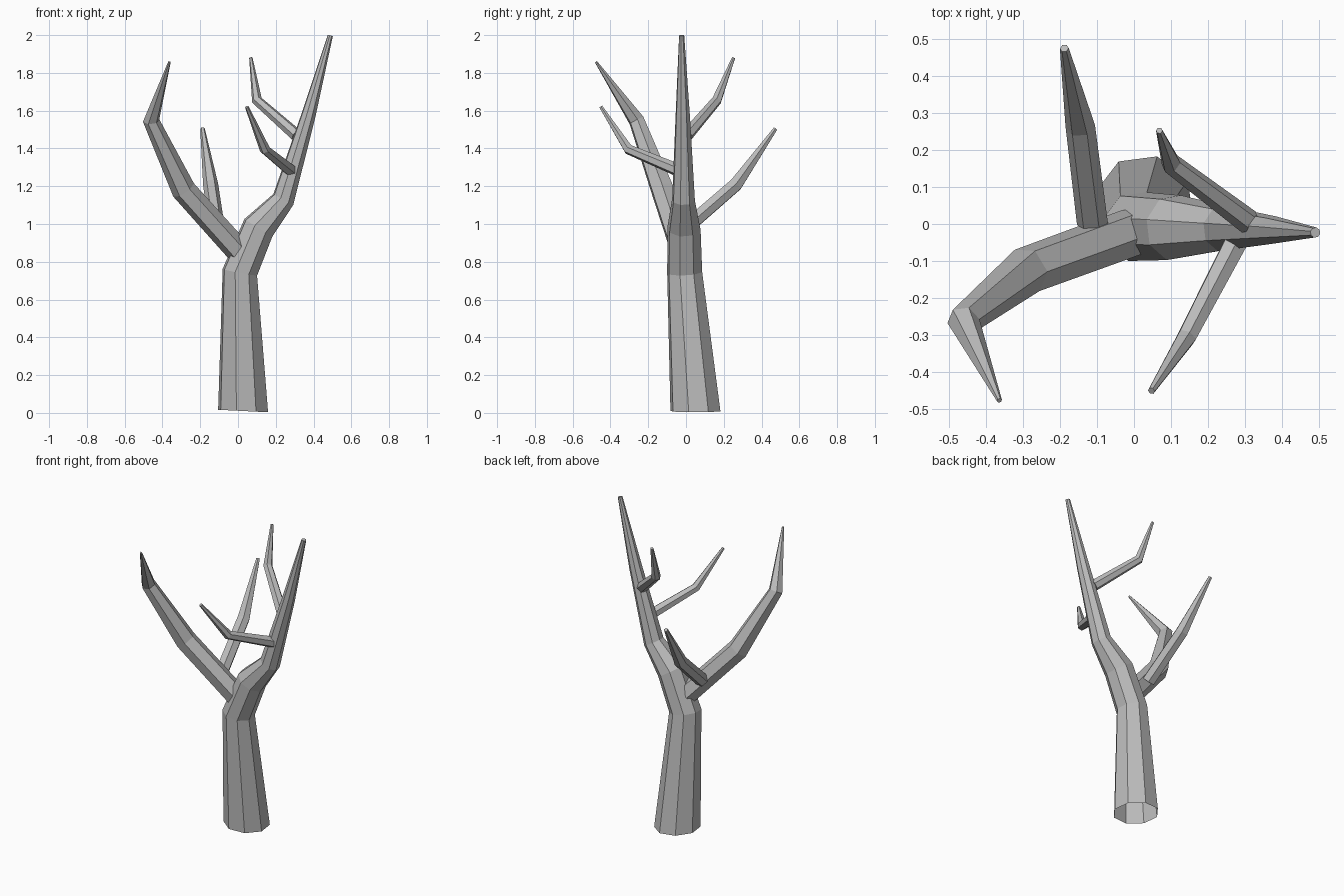
import bpy, bmesh, math
from mathutils import Vector

cube = bpy.data.objects.get("Cube")
if cube:
    bpy.data.objects.remove(cube)

bark = bpy.data.materials.new("grey bark")
bark.use_nodes = True
grey = (0.5, 0.5, 0.5, 1)
bark.diffuse_color = grey
bark.node_tree.nodes["Principled BSDF"].inputs["Base Color"].default_value = grey


def limb(name, sides, phase, stations, start_normal=None, cap_start=True):
    """Tapered, bent tube through (x, y, z, radius) stations with mitred joints."""
    points = [Vector(s[:3]) for s in stations]
    dirs = [(b - a).normalized() for a, b in zip(points, points[1:])]
    normals = [dirs[0]] + [(a + b).normalized() for a, b in zip(dirs, dirs[1:])] + [dirs[-1]]
    if start_normal:
        normals[0] = Vector(start_normal).normalized()
    bm = bmesh.new()
    rings = []
    # first ring is rotated from flat, later rings follow without twist
    turn = Vector((0, 0, 1)).rotation_difference(normals[0])
    for i, (p, n, s) in enumerate(zip(points, normals, stations)):
        if i:
            turn = normals[i - 1].rotation_difference(n) @ turn
        ring = []
        for k in range(sides):
            a = math.radians(phase) + math.tau * k / sides
            ring.append(bm.verts.new(p + turn @ Vector((math.cos(a), math.sin(a), 0)) * s[3]))
        rings.append(ring)
    for low, high in zip(rings, rings[1:]):
        for k in range(sides):
            j = (k + 1) % sides
            bm.faces.new((low[k], low[j], high[j], high[k]))
    bm.faces.new(rings[-1])
    if cap_start:
        bm.faces.new(rings[0][::-1])
    mesh = bpy.data.meshes.new(name)
    bm.to_mesh(mesh)
    bm.free()
    mesh.materials.append(bark)
    obj = bpy.data.objects.new(name, mesh)
    bpy.context.collection.objects.link(obj)
    return obj


# Trunk, open underneath, leaning into the tall leader
limb("trunk", 8, 30, [
    (0.027, 0.05, 0.01, 0.137),
    (0.01, -0.007, 0.745, 0.096),
    (0.108, -0.01, 0.98, 0.09),
    (0.24, -0.013, 1.13, 0.062),
    (0.373, -0.017, 1.575, 0.039),
    (0.489, -0.023, 1.998, 0.014)],
    start_normal=(0.05, 0, 1), cap_start=False)

# Large branch to the right and forward
limb("large_branch", 6, 0, [
    (0.0, -0.02, 0.86, 0.066),
    (-0.288, -0.125, 1.18, 0.065),
    (-0.46, -0.262, 1.548, 0.044),
    (-0.363, -0.476, 1.858, 0.007)])

# Branch rising backwards from the large branch
limb("rear_branch", 6, 0, [
    (-0.112, 0.0, 0.98, 0.042),
    (-0.145, 0.265, 1.21, 0.04),
    (-0.188, 0.474, 1.505, 0.012)])

# Twigs on the tall leader
limb("front_twig", 6, 0, [
    (0.285, -0.03, 1.28, 0.035),
    (0.142, -0.305, 1.395, 0.028),
    (0.047, -0.45, 1.62, 0.01)])
limb("back_twig", 6, 0, [
    (0.31, 0.005, 1.47, 0.034),
    (0.1, 0.163, 1.655, 0.028),
    (0.068, 0.252, 1.88, 0.009)])
